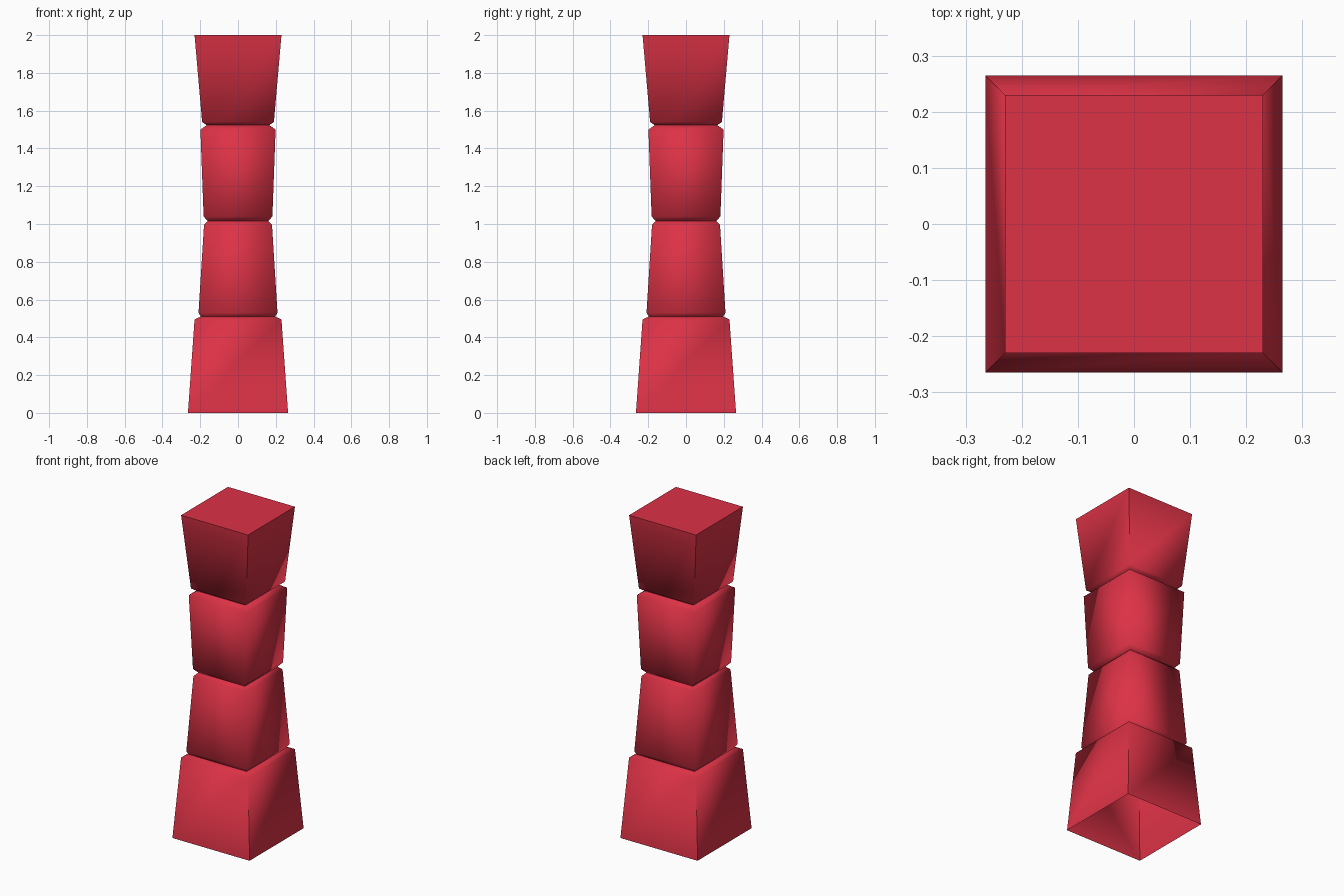
import bpy
import bmesh
import math

cube = bpy.data.objects.get("Cube")
if cube:
    bpy.data.objects.remove(cube, do_unlink=True)

# Single flat colour
red = bpy.data.materials.new("crimson red")
red.use_nodes = True
colour = (0.72, 0.032, 0.061, 1)
red.diffuse_color = colour
red.node_tree.nodes["Principled BSDF"].inputs["Base Color"].default_value = colour

# Side profile: (half width, height), with narrow grooves between four blocks
profile = [
    (0.265, 0), (0.23, 0.495), (0.197, 0.51), (0.209, 0.53),
    (0.18, 0.995), (0.16, 1.015), (0.182, 1.04),
    (0.199, 1.5), (0.166, 1.523), (0.19, 1.54), (0.23, 2),
]

# Square column: stacked rings joined by walls, capped on top, open below
bm = bmesh.new()
rings = []
for w, z in profile:
    corners = ((-w, -w), (w, -w), (w, w), (-w, w))
    rings.append([bm.verts.new((x, y, z)) for x, y in corners])
for low, high in zip(rings, rings[1:]):
    for i in range(4):
        j = (i + 1) % 4
        bm.faces.new((low[i], low[j], high[j], high[i]))
bm.faces.new(rings[-1])

mesh = bpy.data.meshes.new("stacked_column")
bm.to_mesh(mesh)
bm.free()
mesh.materials.append(red)
column = bpy.data.objects.new("stacked_column", mesh)
bpy.context.collection.objects.link(column)

# Rounded-looking block rims; corners and grooves stay sharp
bpy.ops.object.select_all(action="DESELECT")
column.select_set(True)
bpy.context.view_layer.objects.active = column
bpy.ops.object.shade_smooth_by_angle(angle=math.radians(75))
